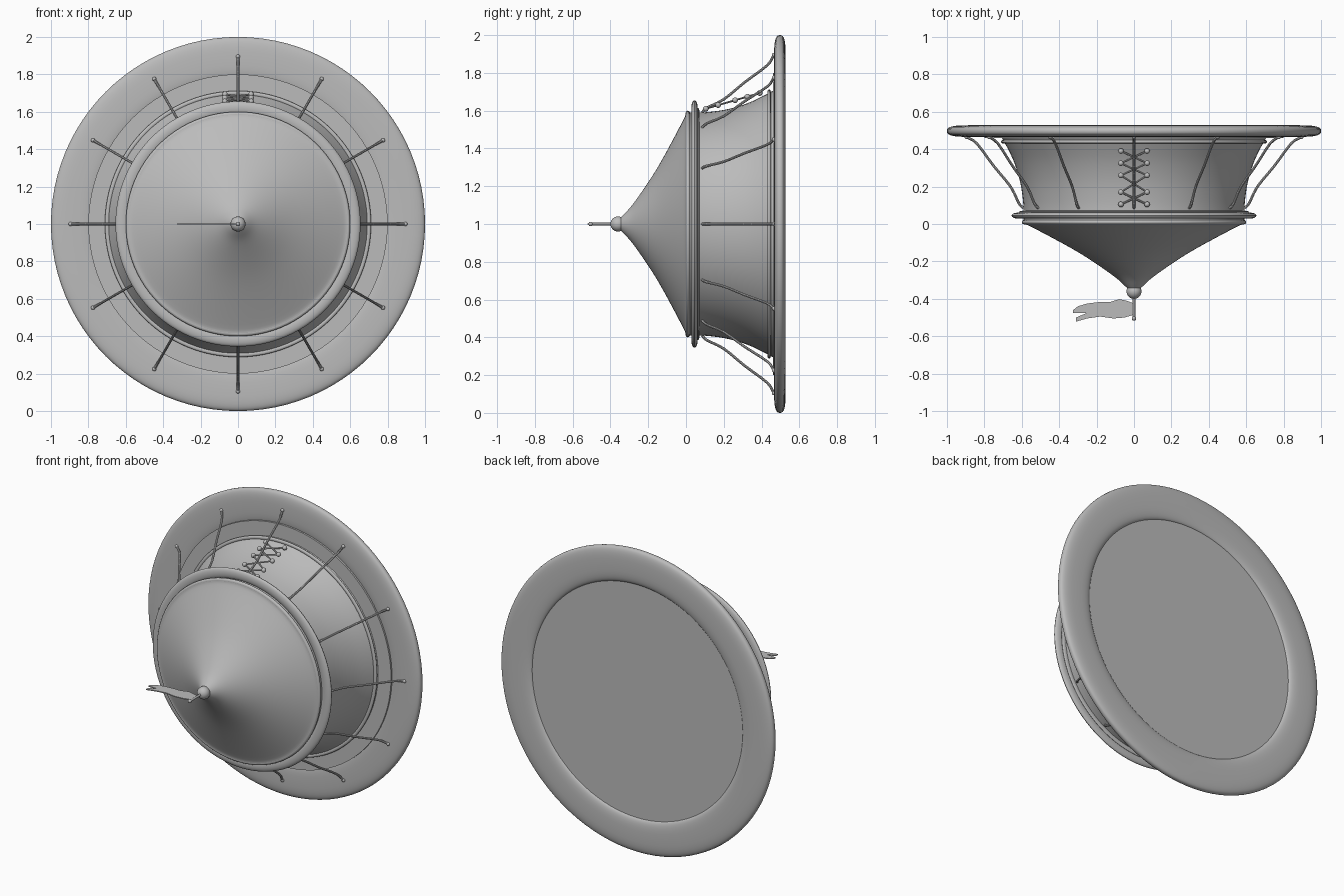
import bpy, bmesh, math
from mathutils import Vector, Matrix

cube = bpy.data.objects.get("Cube")
if cube:
    bpy.data.objects.remove(cube, do_unlink=True)

grey = bpy.data.materials.new("plain_grey")
grey.use_nodes = True
grey.diffuse_color = (0.5, 0.5, 0.5, 1)
grey.node_tree.nodes["Principled BSDF"].inputs["Base Color"].default_value = (0.5, 0.5, 0.5, 1)

CENTRE = Vector((0, 0, 1))


def finish(name, bm, smooth=True):
    mesh = bpy.data.meshes.new(name)
    bmesh.ops.recalc_face_normals(bm, faces=bm.faces)
    bm.to_mesh(mesh)
    bm.free()
    mesh.materials.append(grey)
    ob = bpy.data.objects.new(name, mesh)
    bpy.context.collection.objects.link(ob)
    if smooth:
        bpy.ops.object.select_all(action='DESELECT')
        ob.select_set(True)
        bpy.context.view_layer.objects.active = ob
        bpy.ops.object.shade_smooth_by_angle(angle=math.radians(35))
    return ob


def lathe(name, profile, closed=False, steps=96):
    """Spin (radius, y) points around the tent's axis."""
    bm = bmesh.new()
    verts = [bm.verts.new((r, y, 1)) for r, y in profile]
    pairs = list(zip(verts, verts[1:]))
    if closed:
        pairs.append((verts[-1], verts[0]))
    edges = [bm.edges.new(p) for p in pairs]
    bmesh.ops.spin(bm, geom=verts + edges, cent=CENTRE, axis=(0, 1, 0),
                   angle=math.tau, steps=steps, use_duplicate=False)
    bmesh.ops.remove_doubles(bm, verts=bm.verts, dist=0.0005)
    return finish(name, bm)


def ring(name, radius, y, half_r, half_y, power=1.0, sides=16):
    """Ring with a rounded, optionally squarish section."""
    def soft(v):
        return math.copysign(abs(v) ** power, v)
    angles = [math.tau * i / sides for i in range(sides)]
    return lathe(name, [(radius + half_r * soft(math.cos(a)),
                         y + half_y * soft(math.sin(a))) for a in angles], True)


def ball(bm, at, radius, segments=12):
    bmesh.ops.create_uvsphere(bm, u_segments=segments, v_segments=segments // 2 + 2,
                              radius=radius, matrix=Matrix.Translation(at))


def rod(bm, a, b, radius, sides=8):
    a, b = Vector(a), Vector(b)
    turn = (b - a).to_track_quat('Z', 'Y').to_matrix().to_4x4()
    bmesh.ops.create_cone(bm, cap_ends=True, segments=sides, radius1=radius, radius2=radius,
                          depth=(b - a).length, matrix=Matrix.Translation((a + b) / 2) @ turn)


def smooth_path(points, per=5):
    """Catmull-Rom samples through a few points."""
    pts = [Vector(p) for p in points]
    pts = [2 * pts[0] - pts[1]] + pts + [2 * pts[-1] - pts[-2]]
    out = []
    for a, b, c, d in zip(pts, pts[1:], pts[2:], pts[3:]):
        for i in range(per):
            t = i / per
            out.append(0.5 * (2 * b + (c - a) * t + (2 * a - 5 * b + 4 * c - d) * t ** 2
                              + (3 * b - a - 3 * c + d) * t ** 3))
    return out + [pts[-2]]


# Roof, wall and their trim rings
roof = smooth_path([(0.59, 0.0), (0.54, -0.02), (0.30, -0.15), (0.12, -0.27), (0.05, -0.33), (0.02, -0.36)])
lathe("roof", [(0, 0.04), (0.59, 0.04)] + [tuple(p) for p in roof] + [(0, -0.36)])
lathe("wall", [tuple(p) for p in smooth_path(
    [(0.59, 0.03), (0.593, 0.12), (0.61, 0.23), (0.645, 0.34), (0.70, 0.45), (0.72, 0.48)])])
ring("roof_edge_band", 0.585, 0.01, 0.015, 0.012)
ring("eave_ring", 0.62, 0.045, 0.035, 0.016)
ring("wall_top_band", 0.595, 0.064, 0.02, 0.007)
ring("wall_bottom_band", 0.70, 0.44, 0.012, 0.009)

# Ground disc with its broad rounded rim
lathe("ground_disc", [(0, 0.46), (0.80, 0.46), (0.80, 0.508), (0, 0.508)])
ring("ground_rim", 0.885, 0.497, 0.115, 0.031, power=0.7, sides=32)

# Guy ropes with end knobs
bm = bmesh.new()
for k in range(12):
    a = math.tau * k / 12
    path = [CENTRE + Vector((p.x * math.cos(a), p.y, p.x * math.sin(a))) for p in smooth_path(
        [(0.59, 0.085), (0.615, 0.11), (0.66, 0.20), (0.75, 0.31), (0.84, 0.43), (0.895, 0.465)], 3)]
    for p, q in zip(path, path[1:]):
        rod(bm, p, q, 0.007)
    for p in path[1:-1]:
        ball(bm, p, 0.007, 8)
    ball(bm, path[-1], 0.011)
finish("guy_ropes", bm)

# Door lacing: two rows of studs joined by crossing cords
studs, cords = bmesh.new(), bmesh.new()
rows = [(y, 1.58 + 0.29 * y) for y in (0.105, 0.17, 0.26, 0.325, 0.39)]
for y, z in rows:
    for side in (-1, 1):
        ball(studs, (side * 0.07, y, z), 0.015)
for (y0, z0), (y1, z1) in zip(rows, rows[1:]):
    for side in (-1, 1):
        rod(cords, (side * 0.07, y0, z0), (-side * 0.07, y1, z1), 0.005)
finish("lacing_studs", studs)
finish("lacing_cords", cords)

# Finial and flag pole
bm = bmesh.new()
ball(bm, (0, -0.36, 1), 0.04, 32)
finish("finial_ball", bm)
bm = bmesh.new()
rod(bm, (0, -0.36, 1), (0, -0.505, 1), 0.007, 12)
ball(bm, (0, -0.505, 1), 0.012)
finish("flag_pole", bm)

# Swallow-tailed flag
outline = [(0, -0.425), (-0.04, -0.41), (-0.08, -0.402), (-0.13, -0.418), (-0.19, -0.418),
           (-0.25, -0.425), (-0.30, -0.44), (-0.325, -0.46), (-0.325, -0.475), (-0.255, -0.477),
           (-0.31, -0.50), (-0.31, -0.522), (-0.25, -0.505), (-0.18, -0.495), (-0.11, -0.505),
           (-0.05, -0.50), (0, -0.485)]
bm = bmesh.new()
face = bm.faces.new([bm.verts.new((x, y, 0.997)) for x, y in outline])
top = bmesh.ops.extrude_face_region(bm, geom=[face])
bmesh.ops.translate(bm, verts=[v for v in top["geom"] if isinstance(v, bmesh.types.BMVert)],
                    vec=(0, 0, 0.006))
finish("flag", bm, smooth=False)
